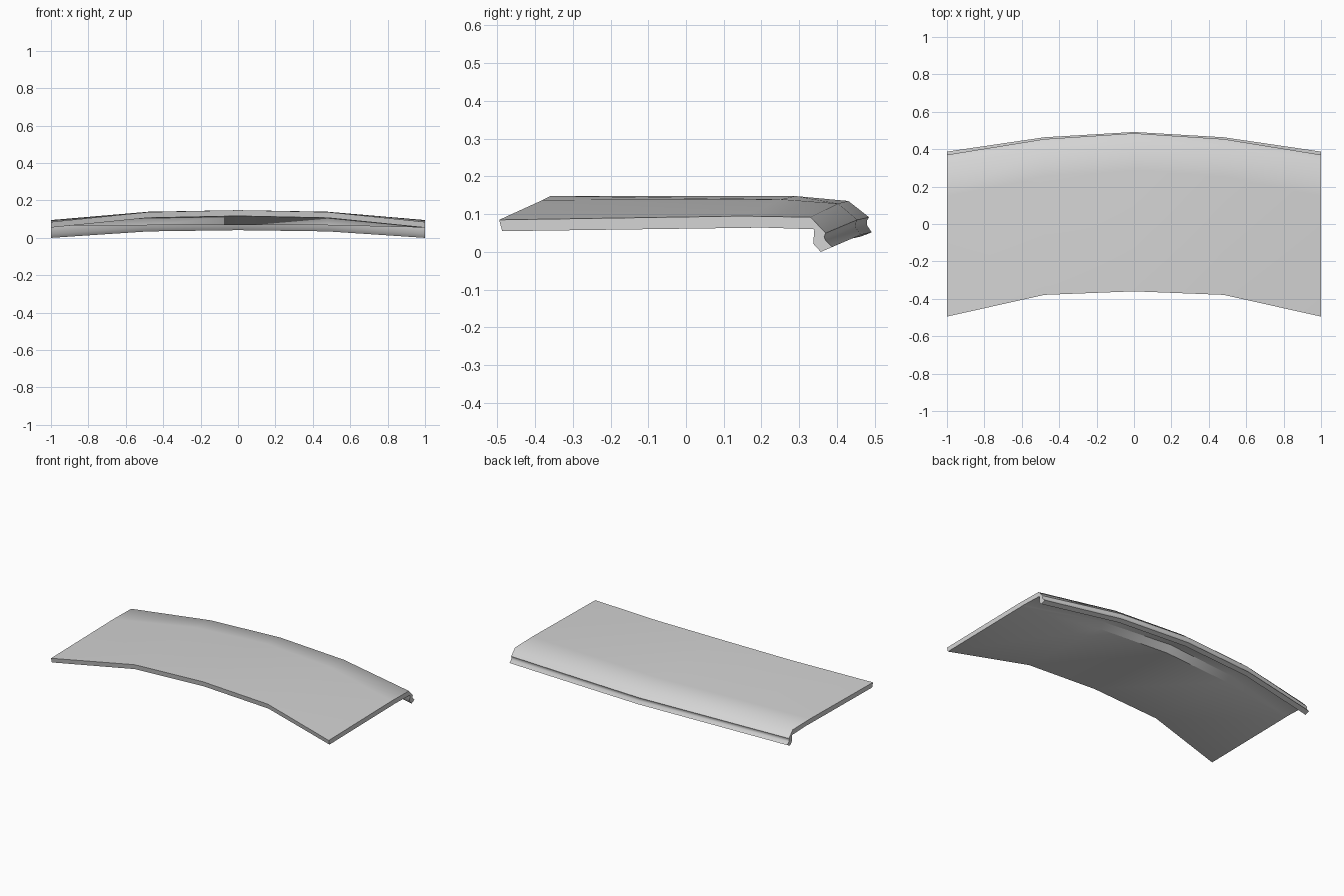
import bpy, bmesh, math

cube = bpy.data.objects.get("Cube")
if cube:
    bpy.data.objects.remove(cube, do_unlink=True)

# Plain grey paint
grey = bpy.data.materials.new("light_grey")
grey.use_nodes = True
colour = (0.66, 0.66, 0.66, 1)
grey.diffuse_color = colour
grey.node_tree.nodes["Principled BSDF"].inputs["Base Color"].default_value = colour

# Closed (y, z) section at the panel ends and at its middle:
# front edge and top sheet, grooved rear lip, underside with a step ahead of the lip
END = [(-.495, .085), (.15, .095), (.33, .092),
       (.37, .05), (.366, .04), (.37, .03), (.387, .013), (.357, 0), (.337, .022), (.34, .06),
       (.19, .065), (.17, .064), (-.487, .055)]
MIDDLE = [(-.36, .148), (.29, .148), (.43, .135),
          (.485, .092), (.479, .082), (.48, .07), (.492, .052), (.464, .041), (.446, .063), (.435, .104),
          (.33, .11), (.3, .068), (-.355, .117)]

# Stations across the width: x, then how far the front y, rear y and z
# move towards the middle section
STATIONS = [(-1, 0, 0, 0), (-.48, .86, .73, .84), (0, 1, 1, 1), (.48, .86, .73, .84), (1, 0, 0, 0)]


def section(bm, x, front, rear, rise):
    verts = []
    for (y0, z0), (y1, z1) in zip(END, MIDDLE):
        bow = front if y0 < 0 else rear
        verts.append(bm.verts.new((x, y0 + (y1 - y0) * bow, z0 + (z1 - z0) * rise)))
    return verts


# Curved panel with rear lip, bridged section by section
bm = bmesh.new()
rings = [section(bm, *s) for s in STATIONS]
n = len(END)
for r, q in zip(rings, rings[1:]):
    for i in range(n):
        j = (i + 1) % n
        bm.faces.new((r[i], r[j], q[j], q[i]))
for ring in (rings[0], rings[-1]):
    bm.faces.new(ring)
bmesh.ops.recalc_face_normals(bm, faces=bm.faces[:])

mesh = bpy.data.meshes.new("curved_panel")
bm.to_mesh(mesh)
bm.free()
mesh.materials.append(grey)
panel = bpy.data.objects.new("curved_panel", mesh)
bpy.context.collection.objects.link(panel)

# Smooth over the sheet, crisp along the rims
bpy.ops.object.select_all(action="DESELECT")
panel.select_set(True)
bpy.context.view_layer.objects.active = panel
bpy.ops.object.shade_smooth_by_angle(angle=math.radians(50))
